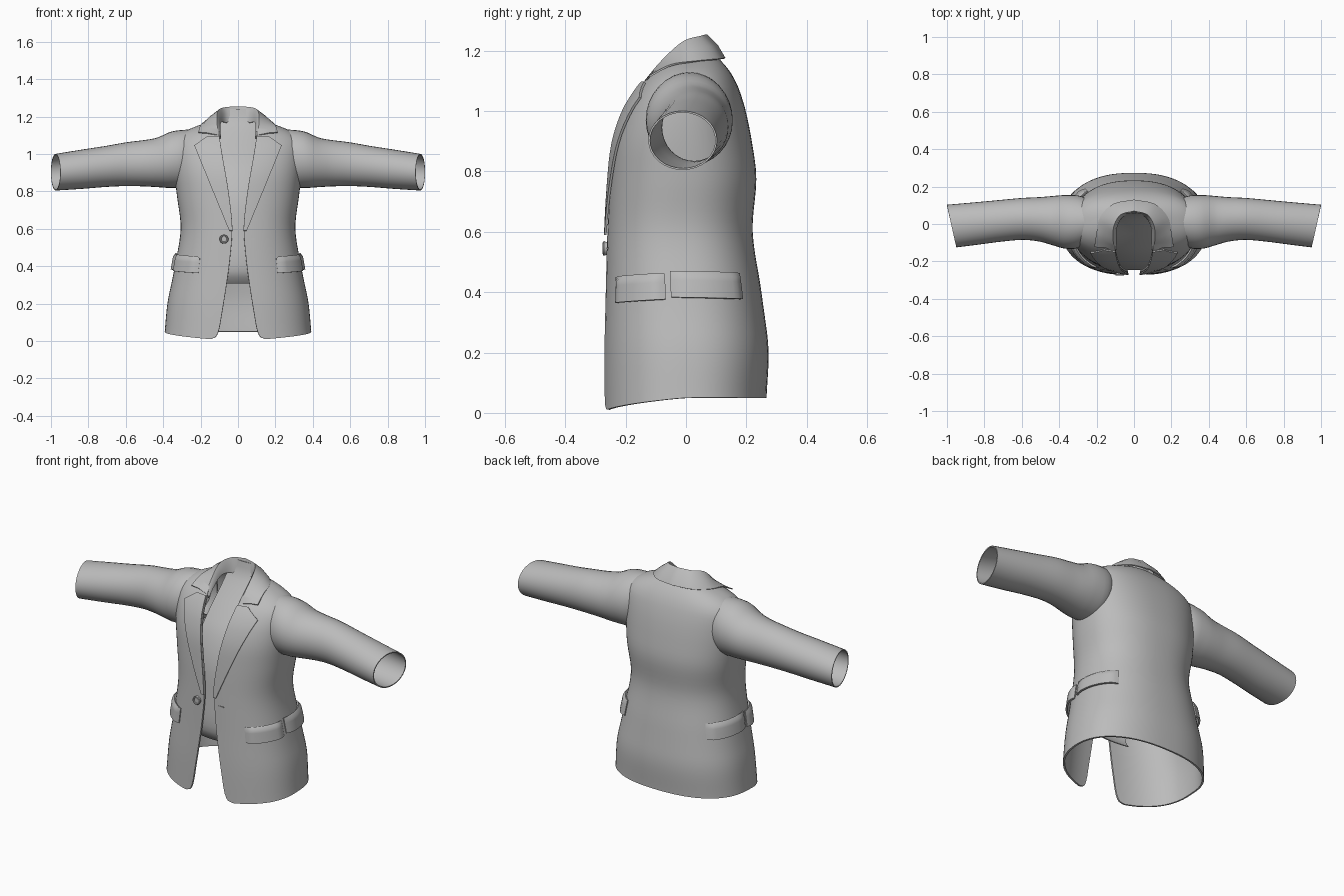
import bpy
import math
from mathutils import Vector, Matrix

if "Cube" in bpy.data.objects:
    bpy.data.objects.remove(bpy.data.objects["Cube"], do_unlink=True)

cloth = bpy.data.materials.new("grey_cloth")
cloth.use_nodes = True
cloth.diffuse_color = (0.5, 0.5, 0.5, 1)
bsdf = cloth.node_tree.nodes["Principled BSDF"]
bsdf.inputs["Base Color"].default_value = (0.5, 0.5, 0.5, 1)
bsdf.inputs["Roughness"].default_value = 0.8


def interp(table, t):
    """Smooth interpolation of table rows (key, values...)."""
    t = min(max(t, table[0][0]), table[-1][0])
    i = 0
    while i < len(table) - 2 and t > table[i + 1][0]:
        i += 1
    a, b = table[i], table[i + 1]
    before, after = table[max(i - 1, 0)], table[min(i + 2, len(table) - 1)]
    h = b[0] - a[0]
    u = (t - a[0]) / h
    out = []
    for k in range(1, len(a)):
        ma = (b[k] - before[k]) / (b[0] - before[0]) * h
        mb = (after[k] - a[k]) / (after[0] - a[0]) * h
        d = b[k] - a[k]
        out.append(a[k] + u * ma + u * u * (3 * d - 2 * ma - mb) + u ** 3 * (ma + mb - 2 * d))
    return out


def finish(obj, angle=40):
    obj.data.materials.clear()
    obj.data.materials.append(cloth)
    bpy.ops.object.select_all(action='DESELECT')
    obj.select_set(True)
    bpy.context.view_layer.objects.active = obj
    if obj.modifiers:
        bpy.ops.object.convert(target='MESH')
    bpy.ops.object.shade_smooth_by_angle(angle=math.radians(angle))


def loft(name, rows, closed=False, thickness=0.008):
    """Skin a grid of points and give it cloth thickness."""
    n = len(rows[0])
    verts = [p for row in rows for p in row]
    faces = []
    for r in range(len(rows) - 1):
        for c in range(n if closed else n - 1):
            d = (c + 1) % n
            faces.append((r * n + c, r * n + d, (r + 1) * n + d, (r + 1) * n + c))
    mesh = bpy.data.meshes.new(name)
    mesh.from_pydata(verts, [], faces)
    obj = bpy.data.objects.new(name, mesh)
    bpy.context.collection.objects.link(obj)
    mod = obj.modifiers.new("thickness", 'SOLIDIFY')
    mod.thickness = thickness
    mod.offset = 0
    finish(obj)
    return obj


def span(a, b, n):
    return [a + (b - a) * i / (n - 1) for i in range(n)]


def mirrored(rows, side):
    return [[Vector((p[0] * side, p[1], p[2])) for p in row] for row in rows]


SIDES = (("left", 1), ("right", -1))

# Torso: height, half width, front depth, back depth
TORSO = [(0, .387, -.27, .262), (.2, .37, -.268, .268), (.4, .333, -.262, .245),
         (.6, .302, -.256, .216), (.78, .322, -.246, .228), (.9, .335, -.232, .213),
         (1, .34, -.2, .193), (1.06, .335, -.165, .175), (1.1, .305, -.135, .158),
         (1.13, .255, -.105, .14), (1.155, .19, -.07, .12), (1.17, .14, -.045, .105)]
# Front opening: height, half gap
GAP = [(0, .15), (.012, .122), (.05, .103), (.15, .085), (.31, .06), (.45, .042),
       (.6, .032), (.8, .052), (1, .085), (1.1, .1), (1.17, .11)]
POWER = 0.85


def torso_point(z, theta, off=0.0):
    """Point on the torso; theta runs from front centre to back centre."""
    hw, yf, yb = interp(TORSO, z)
    s, c = max(math.sin(theta), 0), math.cos(theta)
    y = (yf + yb) / 2 - ((yb - yf) / 2 + off) * math.copysign(abs(c) ** POWER, c)
    hem = 0.05 * min(1, theta / 1.6) * max(0, 1 - z / .3)
    return Vector(((hw + off) * s ** POWER, y, z + hem))


def theta_at(z, x):
    return math.asin(min(1, x / interp(TORSO, z)[0]) ** (1 / POWER))


rows = []
for z in [0, .004, .012, .025] + span(.05, 1.05, 30) + span(1.07, 1.17, 11):
    half = [torso_point(z, t) for t in span(theta_at(z, interp(GAP, z)[0]), math.pi, 33)]
    rows.append(half + [Vector((-p.x, p.y, p.z)) for p in reversed(half[:-1])])
loft("jacket_body", rows, thickness=0.01)

# Sleeves: distance, front, back, bottom, top
SLEEVE = [(.2, -.06, .1, .9, 1.125), (.28, -.12, .145, .83, 1.127), (.36, -.13, .152, .822, 1.116),
          (.43, -.112, .147, .826, 1.085), (.5, -.092, .141, .83, 1.072), (.6, -.082, .136, .832, 1.06),
          (.72, -.09, .125, .827, 1.04), (.85, -.105, .113, .817, 1.021), (1, -.122, .1, .808, .998)]
rows = []
for x in span(.2, 1, 33):
    yf, yb, zb, zt = interp(SLEEVE, x)
    ring = []
    for i in range(32):
        a = math.tau * i / 32
        y = (yf + yb) / 2 + (yb - yf) / 2 * math.cos(a)
        slant = .05 * (yb - y) / (yb - yf) * max(0, (x - .5) / .5)
        ring.append(Vector((x - slant, y, (zb + zt) / 2 + (zt - zb) / 2 * math.sin(a))))
    rows.append(ring)
for label, side in SIDES:
    loft(label + "_sleeve", mirrored(rows, side), closed=True, thickness=0.006)

# Lapels, widening upwards to the notch
rows = []
for z in span(.59, 1.045, 16) + [1.06, 1.08, 1.095]:
    inner = interp(GAP, z)[0] - .003
    if z <= 1.046:
        outer = .045 + .18 * (z - .59) / .455
    else:
        outer = .225 - .07 * (z - 1.045) / .05
    rows.append([torso_point(z, theta_at(z, x), .012) for x in span(inner, outer, 8)])
for label, side in SIDES:
    loft(label + "_lapel", mirrored(rows, side), thickness=0.008)

# Collar: outer edge, fold and inner stand, from front end to back centre
OUTER = [(0, .212, -.122, 1.115), (1, .2, -.05, 1.152), (2, .18, .035, 1.165),
         (3, .11, .105, 1.172), (4, 0, .128, 1.175)]
FOLD = [(0, .108, -.135, 1.1), (1, .112, -.08, 1.165), (2, .108, -.01, 1.228),
        (3, .072, .05, 1.247), (4, 0, .07, 1.252)]
rows = []
for t in span(0, 4, 21):
    o, f = Vector(interp(OUTER, t)), Vector(interp(FOLD, t))
    inner = Vector((f.x * .86, f.y - .014 * t / 4, f.z - .02 - .02 * t))
    mid = (o + f) / 2 + Vector((.004 * o.x / .2, .004, .004))
    rows.append([o, mid, f, f.lerp(inner, .4) + Vector((-.004 * f.x / .1, 0, 0)), inner])
rows += mirrored(reversed(rows[:-1]), -1)
loft("collar", rows, thickness=0.006)

# Inner front panel: reversed height, depth, half width
PANEL = [(-1.24, .058, .07), (-1.17, .04, .095), (-1.08, -.025, .108), (-1, -.09, .12),
         (-.9, -.16, .13), (-.75, -.213, .13), (-.55, -.236, .13), (-.42, -.245, .13),
         (-.35, -.235, .13), (-.31, -.2, .12)]
rows = []
for t in span(-1.24, -.31, 30):
    y, w = interp(PANEL, t)
    rows.append([Vector((x, y + .9 * x * x, -t)) for x in span(-w, w, 11)])
loft("inner_panel", rows, thickness=0.004)

# Pocket flaps: name, start angle, end angle, bottom, top
for part, t0, t1, z0, z1 in (("front_flap", .6, 1.39, .37, .455),
                             ("back_flap", 1.46, 2.34, .38, .465)):
    rows = []
    for v in span(0, 1, 7):
        row = []
        for u in span(0, 1, 15):
            edge = min(1, 8 * u, 8 * (1 - u), 5 * (1 - v) + .2)
            z = z0 + (z1 - z0) * v + .012 * (u - .5) * (1 if t0 < 1 else -.5)
            row.append(torso_point(z, t0 + (t1 - t0) * u, .006 + .013 * edge))
        rows.append(row)
    for label, side in SIDES:
        loft(label + "_" + part, mirrored(rows, side), thickness=0.01)


# Button with a raised rim, and the buttonhole opposite
def at_front(x, z, off):
    p = torso_point(z, theta_at(z, abs(x)), off)
    return Vector((x, p.y, z))


spin = Matrix.Rotation(math.radians(90), 4, 'X')
bpy.ops.mesh.primitive_cylinder_add(vertices=24, radius=.022, depth=.014)
button = bpy.context.object
button.name = "button"
button.matrix_world = Matrix.Translation(at_front(-.075, .545, .01)) @ spin
finish(button)
bpy.ops.mesh.primitive_torus_add(major_radius=.019, minor_radius=.005,
                                 major_segments=24, minor_segments=8)
rim = bpy.context.object
rim.name = "button_rim"
rim.matrix_world = Matrix.Translation(at_front(-.075, .545, .017)) @ spin
finish(rim)
bpy.ops.mesh.primitive_cube_add(size=1, location=at_front(.075, .545, .006))
slit = bpy.context.object
slit.name = "buttonhole"
slit.scale = (.032, .006, .005)
finish(slit)
